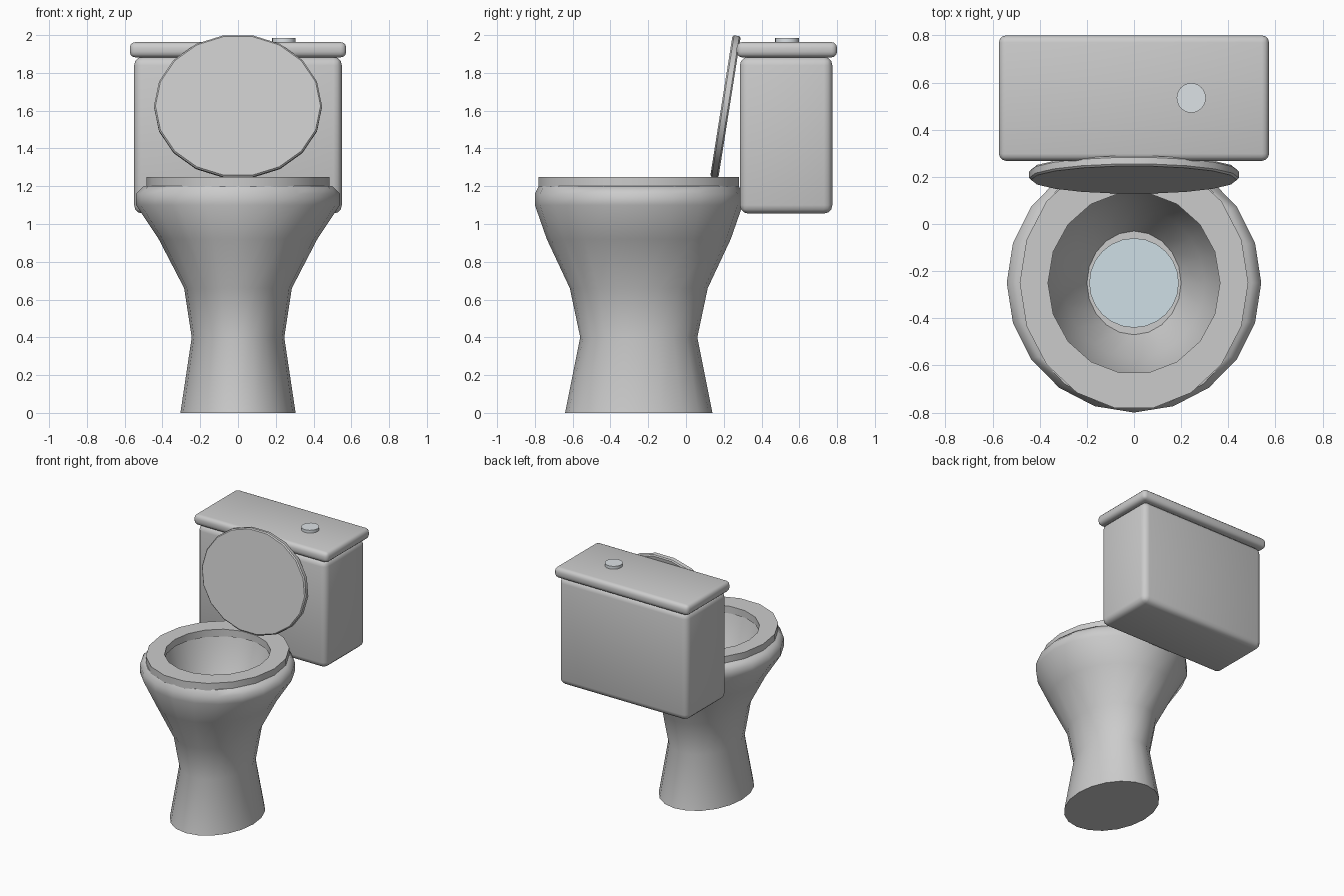
import bpy, bmesh
from math import sin, cos, pi, radians

if "Cube" in bpy.data.objects:
    bpy.data.objects.remove(bpy.data.objects["Cube"])

BOWL_Y = -0.25


def finish(name, bm, angle=40, mat=None):
    bmesh.ops.recalc_face_normals(bm, faces=bm.faces)
    me = bpy.data.meshes.new(name)
    bm.to_mesh(me)
    bm.free()
    ob = bpy.data.objects.new(name, me)
    bpy.context.collection.objects.link(ob)
    bpy.ops.object.select_all(action='DESELECT')
    bpy.context.view_layer.objects.active = ob
    ob.select_set(True)
    bpy.ops.object.shade_smooth_by_angle(angle=radians(angle))
    if mat:
        me.materials.append(mat)
    return ob


def loft(name, rings, sides, y=0.0, closed=False, caps=True, angle=40, mat=None):
    """Join elliptical rings (z, rx, ry) into a surface."""
    bm = bmesh.new()
    loops = [[bm.verts.new((rx * cos(2 * pi * i / sides), y + ry * sin(2 * pi * i / sides), z))
              for i in range(sides)] for z, rx, ry in rings]
    pairs = list(zip(loops, loops[1:]))
    if closed:
        pairs.append((loops[-1], loops[0]))
    for a, b in pairs:
        for i in range(sides):
            j = (i + 1) % sides
            bm.faces.new((a[i], a[j], b[j], b[i]))
    if caps and not closed:
        bm.faces.new(loops[0])
        bm.faces.new(loops[-1])
    return finish(name, bm, angle, mat)


def rounded_box(name, lo, hi, bevel):
    bm = bmesh.new()
    bmesh.ops.create_cube(bm, size=1)
    for v in bm.verts:
        v.co = [(l + h) / 2 + c * (h - l) for l, h, c in zip(lo, hi, v.co)]
    bmesh.ops.bevel(bm, geom=bm.edges[:], offset=bevel, segments=3,
                    profile=0.5, affect='EDGES')
    return finish(name, bm)


def material(name, colour):
    m = bpy.data.materials.new(name)
    m.diffuse_color = colour
    m.use_nodes = True
    m.node_tree.nodes["Principled BSDF"].inputs["Base Color"].default_value = m.diffuse_color
    return m


water_mat = material("water_blue", (0.62, 0.74, 0.79, 1))
button_mat = material("button_metal", (0.72, 0.76, 0.79, 1))

# Pedestal and bowl: outside from the floor up, over the rim, down the inside
loft("bowl", [(0, 0.305, 0.39), (0.4, 0.245, 0.31), (0.66, 0.285, 0.365),
              (0.92, 0.42, 0.487), (1.10, 0.54, 0.55), (1.16, 0.54, 0.55),
              (1.20, 0.50, 0.53), (1.20, 0.375, 0.395), (1.14, 0.36, 0.38),
              (0.95, 0.30, 0.32), (0.78, 0.20, 0.22)], 20, BOWL_Y, angle=50)

# Water surface in the bowl
loft("water", [(0.78, 0.19, 0.19), (0.79, 0.19, 0.19)], 24, BOWL_Y, mat=water_mat)

# Seat ring
loft("seat", [(1.195, 0.485, 0.538), (1.25, 0.485, 0.538),
              (1.25, 0.365, 0.386), (1.195, 0.365, 0.386)], 18, BOWL_Y, closed=True, angle=30)

# Raised seat lid, leaning back against the tank
lid = loft("seat_lid", [(-0.022, 0.437, 0.377), (-0.014, 0.445, 0.385),
                        (0.014, 0.445, 0.385), (0.022, 0.437, 0.377)], 18, angle=30)
lid.location = (0, 0.209, 1.622)
lid.rotation_euler = (radians(81), 0, 0)

# Tank, its lid and the flush button
rounded_box("tank", (-0.55, 0.285, 1.055), (0.55, 0.775, 1.885), 0.045)
rounded_box("tank_lid", (-0.573, 0.268, 1.882), (0.573, 0.80, 1.963), 0.03)
button = loft("flush_button", [(1.95, 0.062, 0.063), (1.985, 0.062, 0.063)], 24, 0.535,
              mat=button_mat)
button.location.x = 0.243
